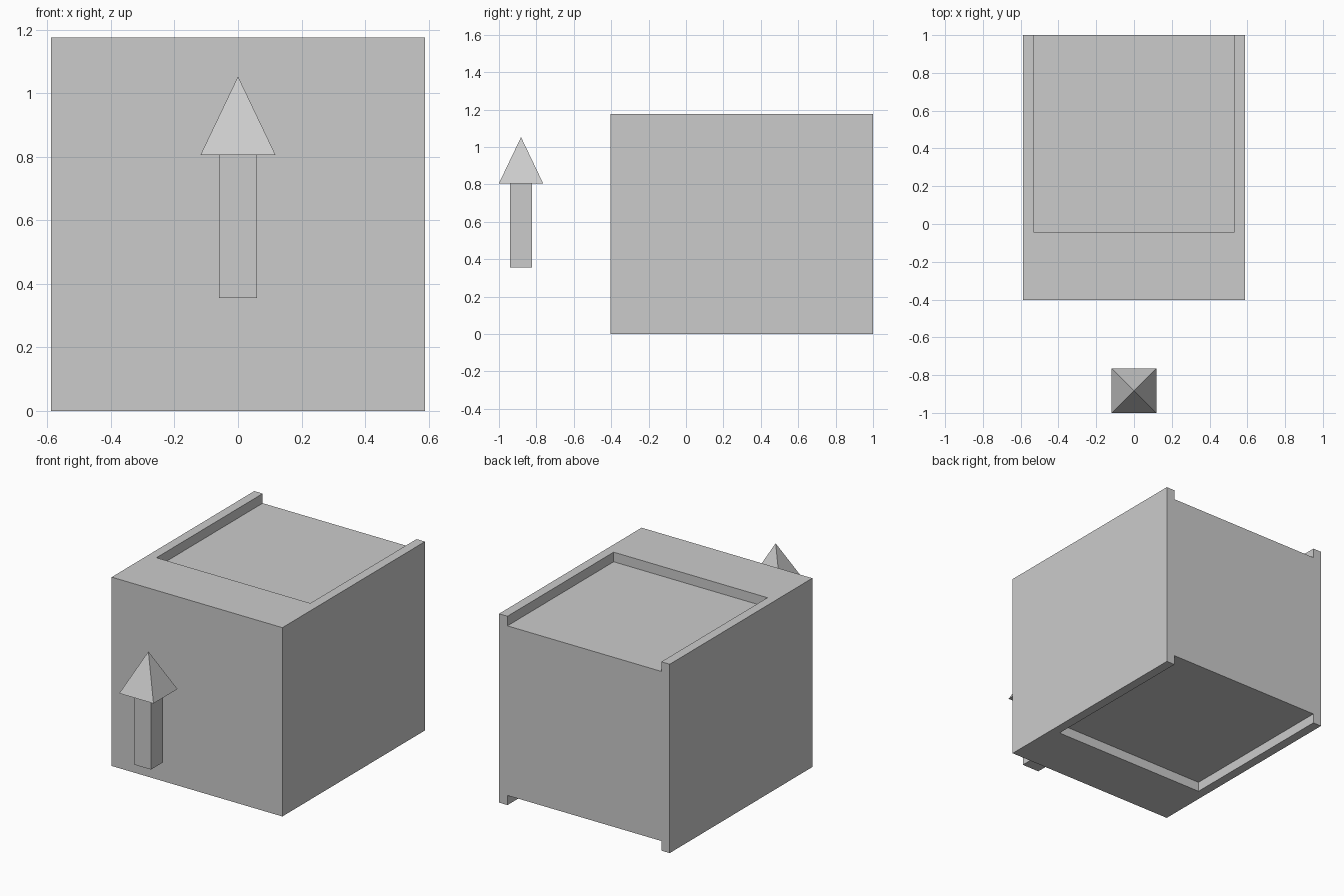
import bpy

if "Cube" in bpy.data.objects:
    bpy.data.objects.remove(bpy.data.objects["Cube"], do_unlink=True)

grey = bpy.data.materials.new("plain_grey")
grey.use_nodes = True
colour = (0.6, 0.6, 0.6, 1)
grey.diffuse_color = colour
grey.node_tree.nodes["Principled BSDF"].inputs["Base Color"].default_value = colour


def prism(name, xs, ys, zs, apex=False):
    """Box between the given limits, or a pyramid when apex is set."""
    x0, x1 = xs
    y0, y1 = ys
    z0, z1 = zs
    verts = [(x0, y0, z0), (x1, y0, z0), (x1, y1, z0), (x0, y1, z0)]
    faces = [(3, 2, 1, 0)]
    if apex:
        verts.append(((x0 + x1) / 2, (y0 + y1) / 2, z1))
        faces += [(i, (i + 1) % 4, 4) for i in range(4)]
    else:
        verts += [(x, y, z1) for x, y, _ in verts]
        faces += [(i, (i + 1) % 4, (i + 1) % 4 + 4, i + 4) for i in range(4)]
        faces.append((4, 5, 6, 7))
    mesh = bpy.data.meshes.new(name)
    mesh.from_pydata(verts, [], faces)
    mesh.materials.append(grey)
    obj = bpy.data.objects.new(name, mesh)
    bpy.context.collection.objects.link(obj)
    return obj


HEIGHT, HALF_WIDTH, DEPTH = 1.176, 0.588, 0.06

# Main block
body = prism("body_block", (-HALF_WIDTH, HALF_WIDTH), (-0.403, 1), (0, HEIGHT))

# Shallow recesses in the top and bottom, open at the back
for side, zs in (("top", (HEIGHT - DEPTH, HEIGHT + 1)), ("bottom", (-1, DEPTH))):
    cutter = prism(side + "_recess_cutter", (-0.53, 0.53), (-0.045, 2), zs)
    cutter.hide_render = True
    cut = body.modifiers.new(side + "_recess", 'BOOLEAN')
    cut.operation = 'DIFFERENCE'
    cut.solver = 'EXACT'
    cut.object = cutter
    bpy.context.view_layer.objects.active = body
    bpy.ops.object.modifier_apply(modifier=cut.name)
    bpy.data.objects.remove(cutter, do_unlink=True)

# Upright arrow floating ahead of the block
MID = -0.882
prism("arrow_shaft", (-0.059, 0.059), (MID - 0.059, MID + 0.059), (0.356, 0.806))
prism("arrow_head", (-0.118, 0.118), (MID - 0.118, MID + 0.118), (0.806, 1.053), apex=True)
